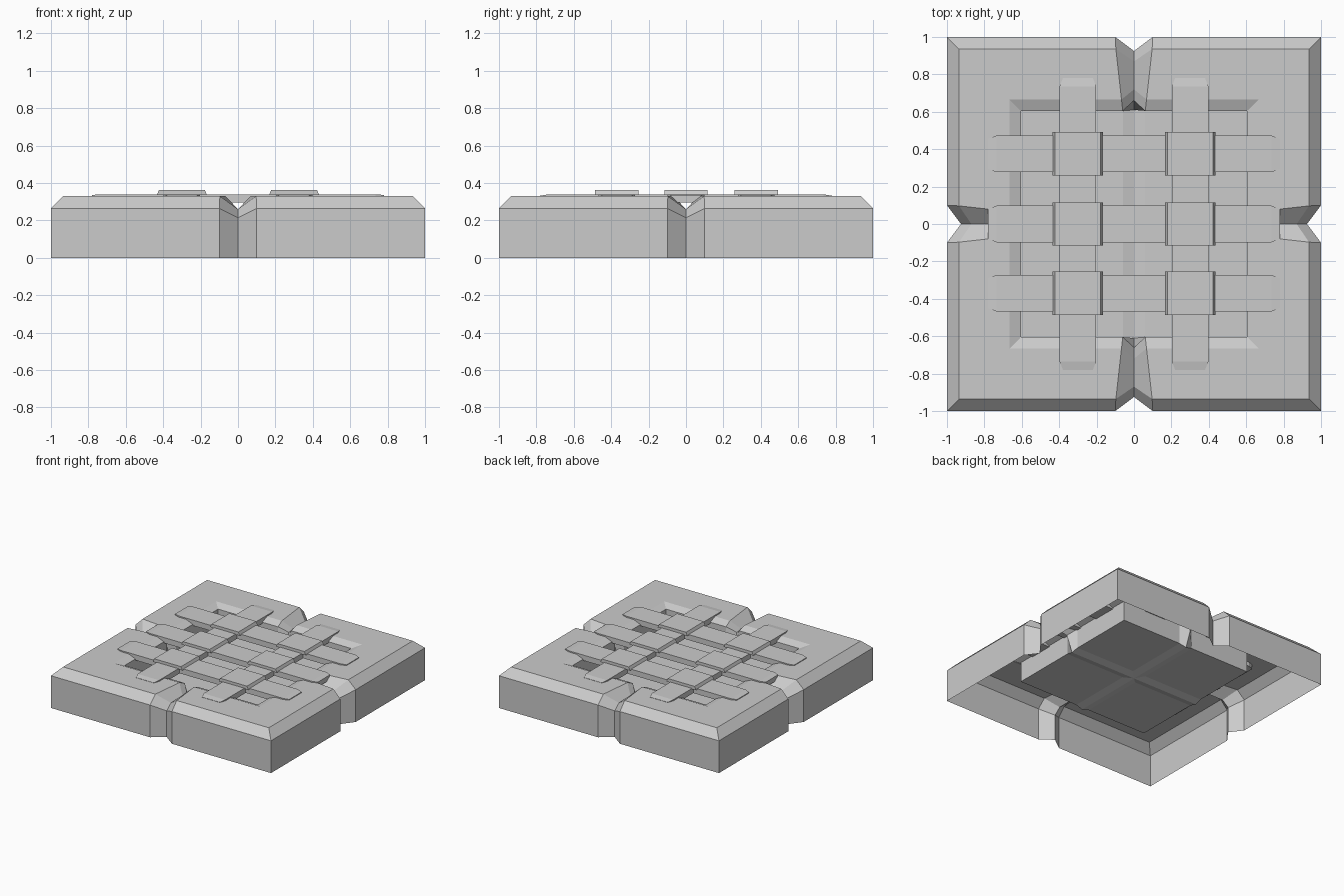
import bpy, bmesh

if "Cube" in bpy.data.objects:
    bpy.data.objects.remove(bpy.data.objects["Cube"])


def make_object(name, bm):
    bmesh.ops.remove_doubles(bm, verts=bm.verts, dist=0.0005)
    bmesh.ops.recalc_face_normals(bm, faces=bm.faces)
    mesh = bpy.data.meshes.new(name)
    bm.to_mesh(mesh)
    bm.free()
    ob = bpy.data.objects.new(name, mesh)
    bpy.context.collection.objects.link(ob)
    return ob


def loft(bm, rings):
    loops = [[bm.verts.new(p) for p in ring] for ring in rings]
    for a, b in zip(loops, loops[1:]):
        n = len(a)
        for i in range(n):
            j = (i + 1) % n
            bm.faces.new((a[i], a[j], b[j], b[i]))
    return loops


# Hollow tray: square rings with a V notch in the middle of every side
def notched_ring(r, z, w, rc, zc):
    pts = []
    side = [(-r, -r, z), (-w, -r, z), (0, -rc, zc), (w, -r, z)]
    for _ in range(4):
        pts += side
        side = [(-y, x, h) for x, y, h in side]
    return pts


# half size, height, notch half width, notch centre distance, notch centre height
tray_rings = [
    (1.0, 0.0, 0.10, 0.925, 0.0),
    (1.0, 0.265, 0.10, 0.925, 0.215),
    (0.935, 0.33, 0.097, 0.87, 0.26),
    (0.665, 0.33, 0.067, 0.72, 0.26),
    (0.605, 0.305, 0.06, 0.66, 0.255),
    (0.605, 0.14, 0.06, 0.61, 0.125),
    (0.06, 0.14, 0.06, 0.06, 0.125),
    (0.0, 0.125, 0.0, 0.0, 0.125),
]
bm = bmesh.new()
loft(bm, [notched_ring(*r) for r in tray_rings])
bmesh.ops.dissolve_degenerate(bm, edges=bm.edges, dist=0.0005)
tray = make_object("tray_shell", bm)
# outward direction is up: make sure the top faces up
if max(tray.data.polygons, key=lambda p: p.center.z).normal.z < 0:
    tray.data.flip_normals()


# Woven strips with tapered ends
def strip(name, offset, along_x):
    bm = bmesh.new()
    end = 0.336 if along_x else 0.332
    stations = [(-0.78, 0.08, end), (-0.735, 0.098, 0.34),
                (0.735, 0.098, 0.34), (0.78, 0.08, end)]
    rings = []
    for t, w, top in stations:
        ring = [(t, -w, 0.295), (t, w, 0.295), (t, w, top), (t, -w, top)]
        rings.append([(a, offset + b, z) if along_x else (offset + b, a, z)
                      for a, b, z in ring])
    loops = loft(bm, rings)
    bm.faces.new(loops[0])
    bm.faces.new(loops[-1])
    make_object(name, bm)


# Raised plates where strips cross
def crossing(name, x, y):
    bm = bmesh.new()
    rings = []
    for hx, hy, z in ((0.135, 0.116, 0.335), (0.122, 0.116, 0.363)):
        rings.append([(x - hx, y - hy, z), (x + hx, y - hy, z),
                      (x + hx, y + hy, z), (x - hx, y + hy, z)])
    loops = loft(bm, rings)
    bm.faces.new(loops[0])
    bm.faces.new(loops[-1])
    make_object(name, bm)


columns = (-0.3, 0.3)
rows = (-0.37, 0.0, 0.375)
for y in rows:
    strip("cross_strip", y, True)
for x in columns:
    strip("long_strip", x, False)
    for y in rows:
        crossing("crossing_plate", x, y)
